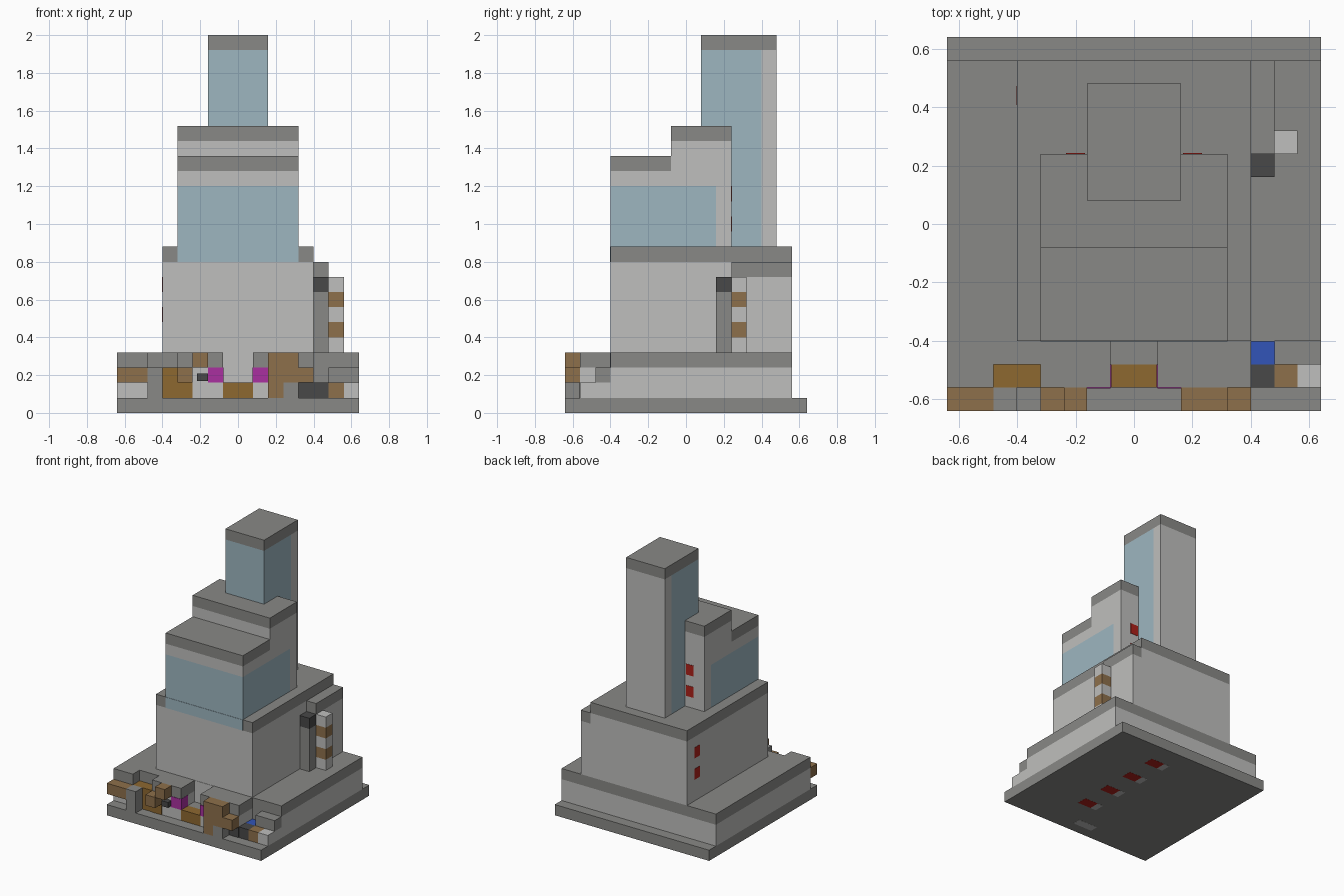
import bpy
import bmesh

cube = bpy.data.objects.get("Cube")
if cube:
    bpy.data.objects.remove(cube, do_unlink=True)

U = 0.08  # one building block


def material(name, r, g, b):
    m = bpy.data.materials.new(name)
    m.use_nodes = True
    m.diffuse_color = (r, g, b, 1)
    m.node_tree.nodes["Principled BSDF"].inputs["Base Color"].default_value = (r, g, b, 1)
    return m


LIGHT = material("light concrete", 0.52, 0.52, 0.51)
GREY = material("grey stone", 0.25, 0.25, 0.24)
GLASS = material("pale blue glass", 0.34, 0.47, 0.53)
BROWN = material("brown wood", 0.27, 0.16, 0.07)
OCHRE = material("ochre wood", 0.27, 0.14, 0.03)
BLACK = material("charcoal", 0.065, 0.065, 0.065)
PINK = material("magenta", 0.40, 0.03, 0.35)
BLUE = material("blue", 0.032, 0.09, 0.48)
RED = material("red", 0.42, 0.015, 0.01)


def box(name, mat, xs, ys, zs):
    """Flat-sided block given by its extents in building blocks."""
    bm = bmesh.new()
    bmesh.ops.create_cube(bm, size=1)
    for v in bm.verts:
        v.co = [U * (a + (b - a) * (c + 0.5)) for (a, b), c in zip((xs, ys, zs), v.co)]
    mesh = bpy.data.meshes.new(name)
    bm.to_mesh(mesh)
    bm.free()
    mesh.materials.append(mat)
    obj = bpy.data.objects.new(name, mesh)
    bpy.context.scene.collection.objects.link(obj)
    return obj


def capped(name, xs, ys, zs, body=LIGHT):
    """Block with a grey top course one block high."""
    box(name + "_wall", body, xs, ys, (zs[0], zs[1] - 1))
    box(name + "_cap", GREY, xs, ys, (zs[1] - 1, zs[1]))


# Ground slab and the stepped lower tier
box("ground_slab", GREY, (-8, 8), (-8, 8), (0, 1))
capped("lower_tier", (-8, 8), (-5, 7), (1, 4))
capped("left_bay_outer", (-8, -6), (-7, -5), (1, 4))
capped("left_bay_inner", (-6, -4), (-6, -5), (1, 4))
capped("left_porch", (-4, -1), (-7, -5), (1, 4))
capped("right_porch", (1, 5), (-7, -5), (1, 4))
capped("right_step", (6, 8), (-6, -5), (1, 3))
box("entrance_back_wall", LIGHT, (-1, 1), (-5.03, -5), (2, 4))
box("side_back_wall", GREY, (5, 6), (-5.03, -5), (2, 4))

# Main hall with the glass strip that breaks its top course
capped("main_hall", (-5, 5), (-5, 7), (4, 11))
box("front_glass_strip", GLASS, (-4, 4), (-5.03, -5), (10, 11))

# Middle tower with a stepped roof
box("middle_glass", GLASS, (-4, 4), (-5, 2), (11, 15))
box("middle_back_wall", LIGHT, (-4, 4), (2, 3), (11, 15))
capped("middle_front_roof", (-4, 4), (-5, -1), (15, 17))
capped("middle_rear_roof", (-4, 4), (-1, 3), (15, 19))

# Tall tower
box("tall_tower_glass", GLASS, (-2, 2), (1, 5), (11, 24))
box("tall_tower_back", LIGHT, (-2, 2), (5, 6), (11, 24))
box("tall_tower_cap", GREY, (-2, 2), (1, 6), (24, 25))

# Side annex, vent stack and striped post
capped("annex", (5, 6), (3, 7), (4, 10))
box("vent_stack", GREY, (5, 6), (2, 3), (4, 8))
box("vent_top", BLACK, (5, 6), (2, 3), (8, 9))
for z in range(4, 9):
    box("striped_post", BROWN if z % 2 else LIGHT, (6, 7), (3, 4), (z, z + 1))

# Entrance
box("entrance_floor", GREY, (-1, 1), (-6, -5), (1, 2))
box("entrance_sill", OCHRE, (-1, 1), (-7, -6), (1, 2))
for x in (-2, 1):
    box("entrance_lamp", PINK, (x, x + 1), (-7.04, -6), (2, 3))
    inner = -1 if x < 0 else 1
    box("lamp_inner_face", PINK, (inner - 0.03, inner + 0.03), (-7, -6), (2, 3))

# Left street furniture
box("left_beam", BROWN, (-8, -6), (-8, -7), (2, 3))
box("left_column", GREY, (-6, -5), (-8, -7), (1, 3))
box("left_bench", OCHRE, (-6, -4), (-7, -6), (1, 3))
box("left_bench_end", OCHRE, (-4, -3), (-7.04, -7), (1, 2))
box("left_awning_low", BROWN, (-4, -3), (-8, -7), (2, 3))
box("left_awning_high", BROWN, (-3, -2), (-8, -7), (3, 4))
box("small_grille", BLACK, (-2.7, -2), (-7.5, -7), (2.1, 2.6))

# Right street furniture
box("right_awning_post", BROWN, (2, 3), (-8, -7), (1, 3))
box("right_awning_high", BROWN, (2, 4), (-8, -7), (3, 4))
box("right_awning_low", BROWN, (3, 5), (-8, -7), (2, 3))
box("right_column", GREY, (3, 4), (-8, -7), (1, 2))
box("dark_panel", BLACK, (4, 5), (-7.04, -7), (1, 2))
box("dark_crate", BLACK, (5, 6), (-7, -6), (1, 2))
box("brown_crate", BROWN, (6, 7), (-7, -6), (1, 2))
box("light_crate", LIGHT, (7, 8), (-7, -6), (1, 2))
box("blue_crate", BLUE, (5, 6), (-6, -5), (1, 2))

# Red signal plates on the middle tower's back and the hall's right side
for z in (12, 14):
    for x in (-3, 2):
        box("tower_signal", RED, (x + 0.1, x + 0.9), (3, 3.03), (z, z + 1))
for z in (6, 8):
    box("hall_signal", RED, (-5.03, -5), (5.1, 5.9), (z, z + 1))

# Plates let into the underside
for y in range(-4, 6, 3):
    box("underside_signal", RED, (1.6, 3), (y, y + 1), (-0.01, 0))
    box("underside_panel", LIGHT, (1, 1.6), (y, y + 1), (-0.01, 0))
box("underside_door_panel", LIGHT, (-1, 1), (-7, -6.2), (-0.01, 0))
